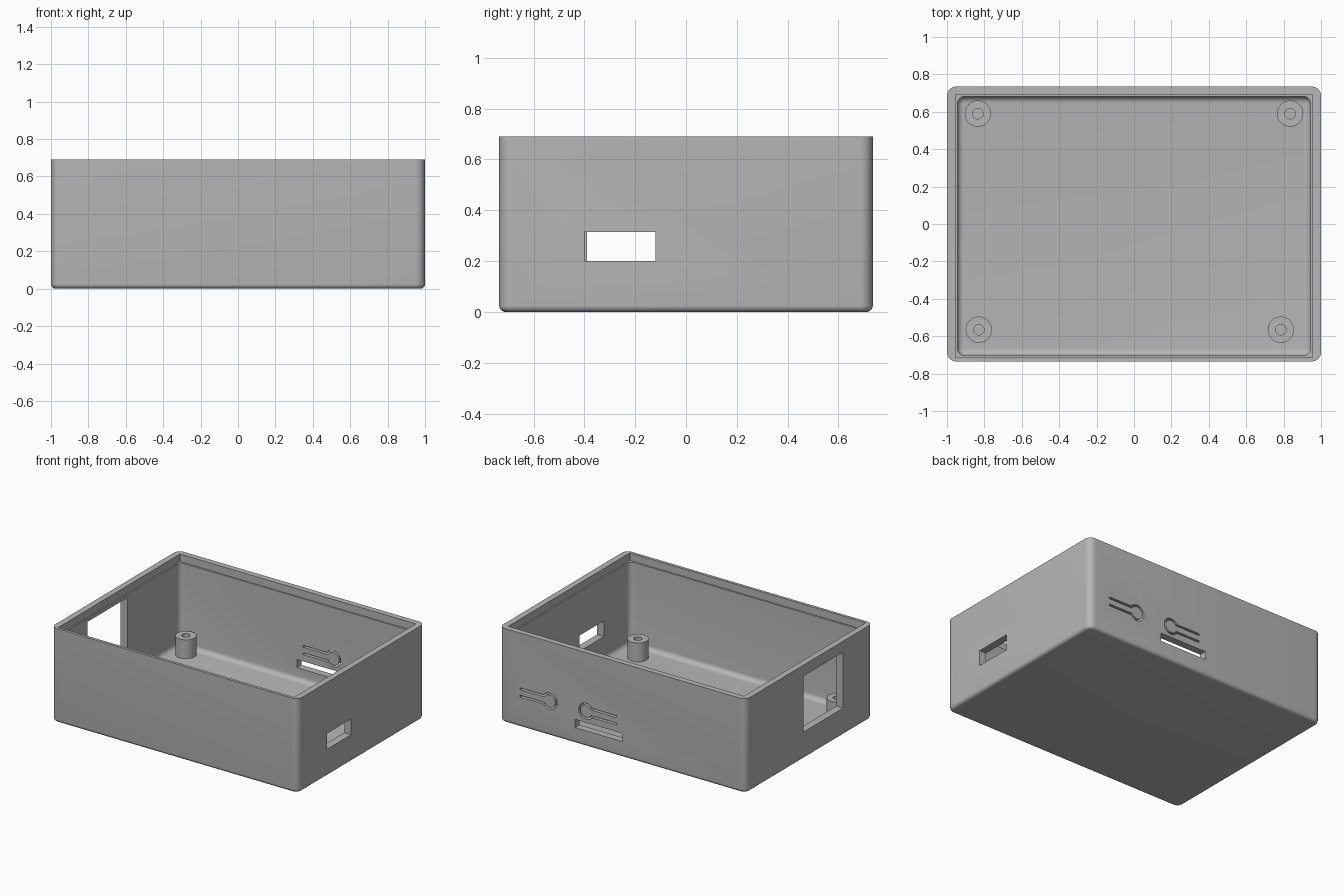
import bpy, bmesh, math

cube = bpy.data.objects.get("Cube")
if cube:
    bpy.data.objects.remove(cube, do_unlink=True)

grey = bpy.data.materials.new("plain_grey")
grey.use_nodes = True
colour = (0.47, 0.47, 0.47, 1)
grey.diffuse_color = colour
grey.node_tree.nodes["Principled BSDF"].inputs["Base Color"].default_value = colour


def finish(bm, name):
    bmesh.ops.recalc_face_normals(bm, faces=bm.faces)
    mesh = bpy.data.meshes.new(name)
    bm.to_mesh(mesh)
    bm.free()
    mesh.materials.append(grey)
    obj = bpy.data.objects.new(name, mesh)
    bpy.context.collection.objects.link(obj)
    return obj


def box(name, x, y, z, corner=0, floor_edge=0):
    """Box from ranges, with rounded upright corners and a rounded bottom edge."""
    bm = bmesh.new()
    bmesh.ops.create_cube(bm, size=1)
    for v in bm.verts:
        v.co = [r[0] if c < 0 else r[1] for c, r in zip(v.co, (x, y, z))]
    if corner:
        upright = [e for e in bm.edges if abs(e.verts[0].co.z - e.verts[1].co.z) > 0.1]
        bmesh.ops.bevel(bm, geom=upright, offset=corner, segments=8,
                        profile=0.5, affect='EDGES')
    if floor_edge:
        rim = [e for e in bm.edges if all(abs(v.co.z - z[0]) < 1e-5 for v in e.verts)]
        bmesh.ops.bevel(bm, geom=rim, offset=floor_edge, segments=6,
                        profile=0.5, affect='EDGES')
    return finish(bm, name)


def button_slit(name, cx, cz, end_x):
    """C-shaped slit with two straight legs that frees a flexible push button."""
    outer, inner, leg_out, leg_in = 0.06, 0.046, 0.034, 0.02
    side = 1 if end_x > cx else -1
    reach = abs(end_x - cx)

    def arc(radius, height):
        a = math.asin(height / radius)
        angles = [a + (2 * math.pi - 2 * a) * i / 32 for i in range(33)]
        return [(radius * math.cos(t), radius * math.sin(t)) for t in angles]

    outline = ([(reach, leg_out)] + arc(outer, leg_out) + [(reach, -leg_out), (reach, -leg_in)]
               + arc(inner, leg_in)[::-1] + [(reach, leg_in)])
    bm = bmesh.new()
    face = bm.faces.new([bm.verts.new((cx + side * u, 0.6, cz + w)) for u, w in outline])
    out = bmesh.ops.extrude_face_region(bm, geom=[face])
    moved = [g for g in out["geom"] if isinstance(g, bmesh.types.BMVert)]
    bmesh.ops.translate(bm, verts=moved, vec=(0, 0.3, 0))
    return finish(bm, name)


def smooth(obj):
    bpy.ops.object.select_all(action='DESELECT')
    obj.select_set(True)
    bpy.context.view_layer.objects.active = obj
    bpy.ops.object.shade_smooth_by_angle(angle=math.radians(30))


# Open tray
tray = box("enclosure_tray", (-1, 1), (-0.735, 0.735), (0, 0.69), 0.05, 0.025)

cutters = [
    box("cavity_cutter", (-0.945, 0.945), (-0.703, 0.682), (0.027, 1), 0.04, 0.035),
    box("lid_ledge_cutter", (-0.955, 0.955), (-0.714, 0.692), (0.635, 1)),
    box("small_port_cutter", (0.8, 1.2), (-0.4, -0.12), (0.2, 0.315)),
    box("large_port_cutter", (-1.2, -0.8), (-0.39, 0.07), (0.2, 0.61)),
    box("card_slot_cutter", (0, 0.385), (0.6, 0.9), (0.117, 0.177)),
    button_slit("outer_button_cutter", 0.59, 0.255, 0.83),
    button_slit("inner_button_cutter", 0.295, 0.26, 0.05),
]
for cutter in cutters:
    mod = tray.modifiers.new(cutter.name, 'BOOLEAN')
    mod.operation = 'DIFFERENCE'
    mod.solver = 'EXACT'
    mod.object = cutter
bpy.context.view_layer.update()
graph = bpy.context.evaluated_depsgraph_get()
result = bpy.data.meshes.new_from_object(tray.evaluated_get(graph))
tray.modifiers.clear()
tray.data = result
for cutter in cutters:
    bpy.data.objects.remove(cutter, do_unlink=True)
smooth(tray)

# Hollow screw posts, turned from a closed profile
profile = [(0.07, 0.02), (0.07, 0.165), (0.028, 0.165), (0.028, 0.03), (0, 0.03)]
posts = {"back_right": (-0.835, 0.59), "back_left": (0.835, 0.59),
         "front_right": (-0.83, -0.565), "front_left": (0.785, -0.565)}
for place, (px, py) in posts.items():
    bm = bmesh.new()
    verts = [bm.verts.new((r, 0, z)) for r, z in profile]
    edges = [bm.edges.new(pair) for pair in zip(verts, verts[1:])]
    bmesh.ops.spin(bm, geom=verts + edges, cent=(0, 0, 0), axis=(0, 0, 1),
                   angle=2 * math.pi, steps=40)
    bmesh.ops.remove_doubles(bm, verts=bm.verts, dist=1e-4)
    bmesh.ops.translate(bm, verts=bm.verts, vec=(px, py, 0))
    smooth(finish(bm, place + "_screw_post"))
